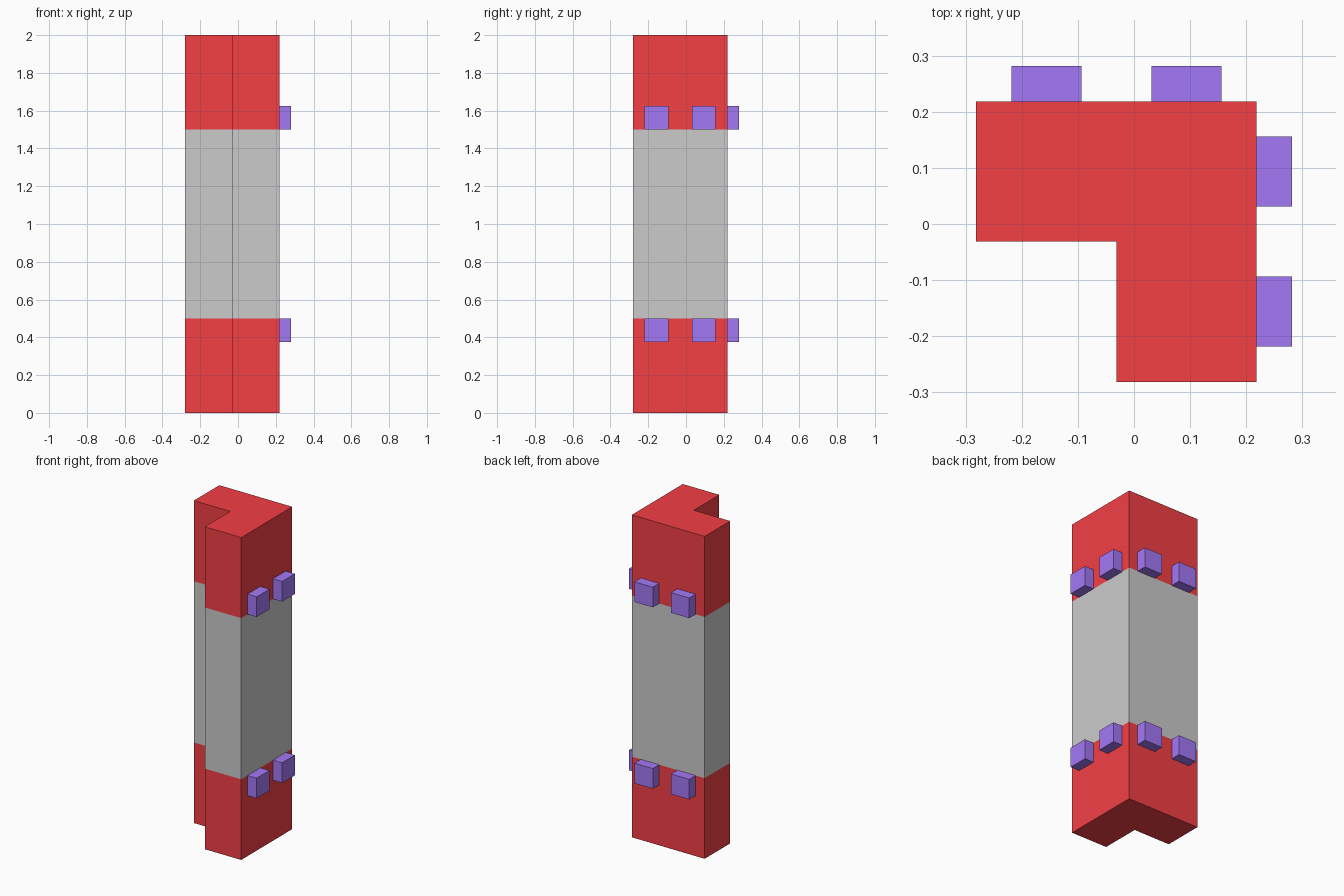
import bpy, bmesh

if "Cube" in bpy.data.objects:
    bpy.data.objects.remove(bpy.data.objects["Cube"])

U = 1 / 16  # modular grid unit


def material(name, rgb):
    mat = bpy.data.materials.new(name)
    mat.diffuse_color = (*rgb, 1)
    mat.use_nodes = True
    mat.node_tree.nodes["Principled BSDF"].inputs["Base Color"].default_value = mat.diffuse_color
    return mat


def prism(name, outline, z0, z1, mat=None):
    """Extrude a closed counter-clockwise outline (in grid units) from z0 to z1."""
    bm = bmesh.new()
    face = bm.faces.new([bm.verts.new((x * U, y * U, z0)) for x, y in outline])
    top = bmesh.ops.extrude_face_region(bm, geom=[face])["geom"]
    for v in top:
        if isinstance(v, bmesh.types.BMVert):
            v.co.z = z1
    bmesh.ops.recalc_face_normals(bm, faces=bm.faces)
    mesh = bpy.data.meshes.new(name)
    bm.to_mesh(mesh)
    bm.free()
    if mat:
        mesh.materials.append(mat)
    obj = bpy.data.objects.new(name, mesh)
    bpy.context.collection.objects.link(obj)
    return obj


def rectangle(x0, x1, y0, y1):
    return [(x0, y0), (x1, y0), (x1, y1), (x0, y1)]


red = material("red", (0.9, 0.05, 0.06))
violet = material("violet", (0.37, 0.19, 0.92))

# L-shaped corner column: red base, grey shaft, red cap
corner = [(-0.5, -4.5), (3.5, -4.5), (3.5, 3.5),
          (-4.5, 3.5), (-4.5, -0.5), (-0.5, -0.5)]
prism("column_base", corner, 0, 0.5, red)
prism("column_shaft", corner, 0.5, 1.5)
prism("column_cap", corner, 1.5, 2, red)

# Small studs on the two outer faces, bordering the shaft
for level, z in (("lower", 0.375), ("upper", 1.5)):
    for i, start in enumerate((-3.5, 0.5), 1):
        end = start + 2
        prism(f"{level}_back_stud_{i}", rectangle(start, end, 3.5, 4.5),
              z, z + 0.125, violet)
        prism(f"{level}_right_stud_{i}", rectangle(3.5, 4.5, start, end),
              z, z + 0.125, violet)
